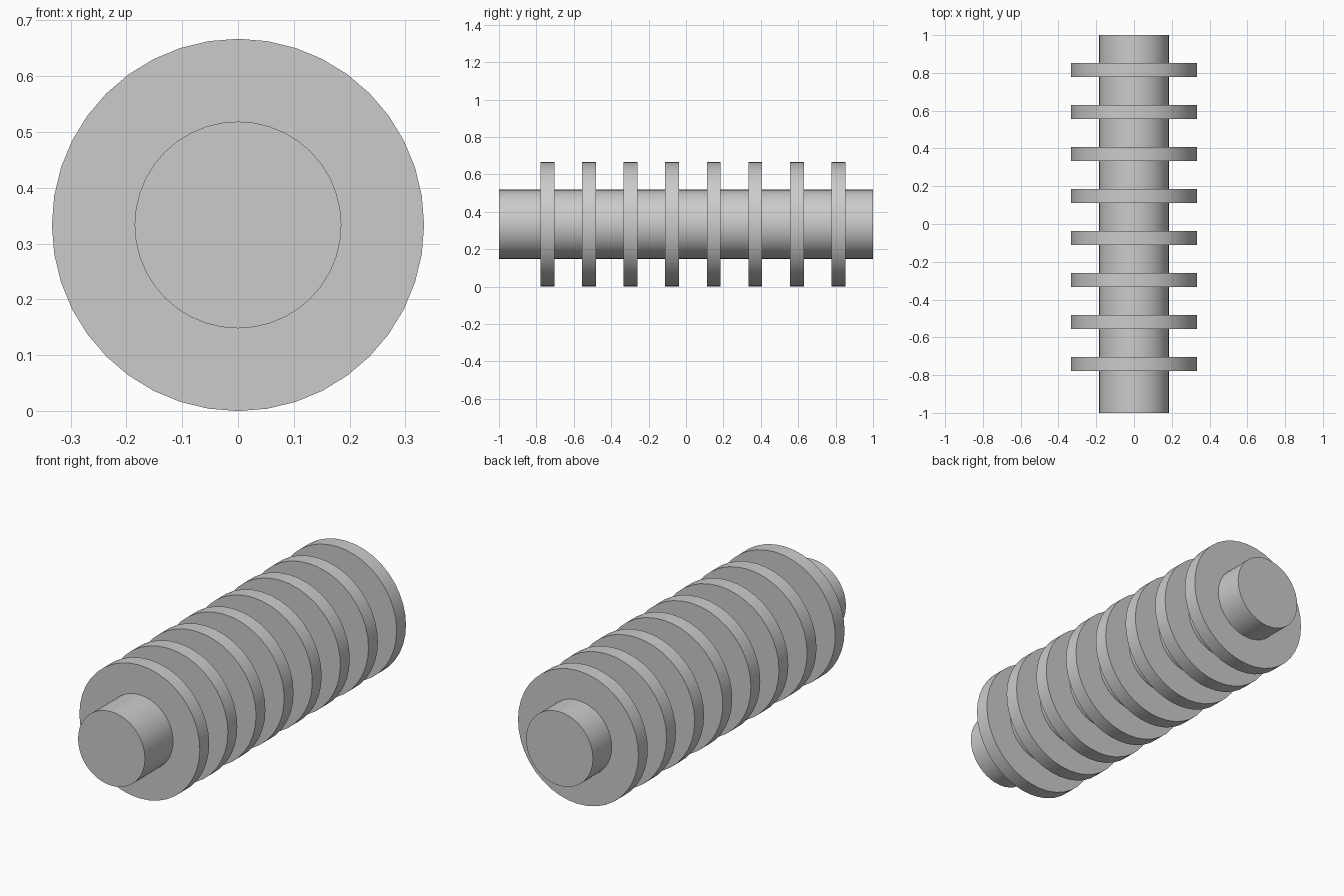
import bpy
import math

if "Cube" in bpy.data.objects:
    bpy.data.objects.remove(bpy.data.objects["Cube"])

UNIT = 1 / 27            # the whole part is laid out on this module
DISC_R = 9 * UNIT
SHAFT_R = 5 * UNIT
DISC_T = 2 * UNIT
PITCH = 6 * UNIT

grey = bpy.data.materials.new("plain grey")
grey.diffuse_color = (0.6, 0.6, 0.6, 1)
grey.use_nodes = True
grey.node_tree.nodes["Principled BSDF"].inputs["Base Color"].default_value = grey.diffuse_color


def cylinder(name, radius, length, y):
    """Smooth-sided cylinder lying along y."""
    bpy.ops.mesh.primitive_cylinder_add(
        vertices=40, radius=radius, depth=length,
        location=(0, y, DISC_R), rotation=(math.pi / 2, 0, 0))
    obj = bpy.context.object
    obj.name = name
    obj.data.materials.append(grey)
    bpy.ops.object.shade_smooth_by_angle(angle=math.radians(30))
    return obj


# Central shaft
cylinder("shaft", SHAFT_R, 2, 0)

# Eight evenly spaced fins along the shaft
for i in range(8):
    cylinder(f"fin_{i + 1}", DISC_R, DISC_T, -1 + PITCH * (i + 1) + DISC_T / 2)
